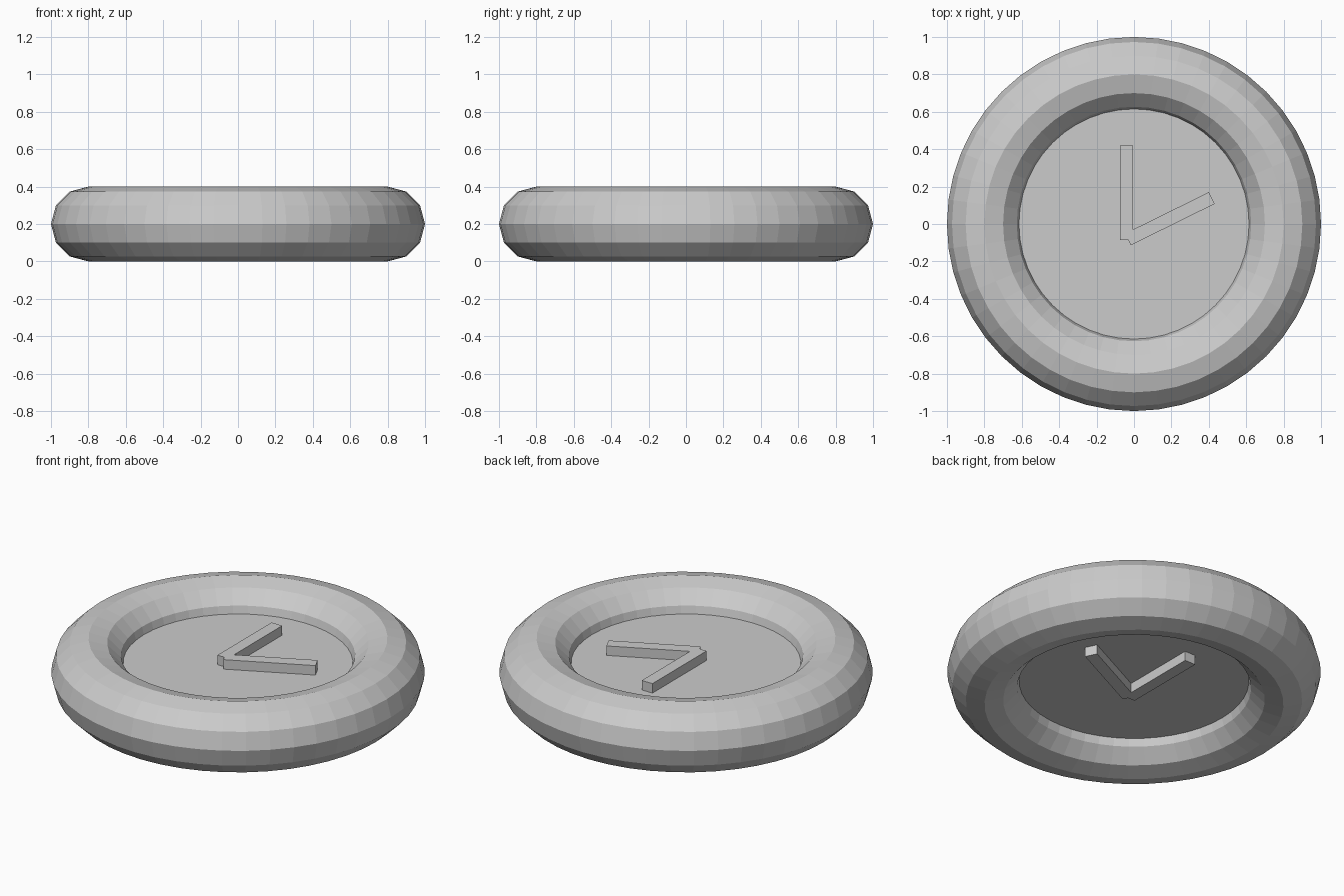
import bpy
from math import atan2
from mathutils import Vector

if "Cube" in bpy.data.objects:
    bpy.data.objects.remove(bpy.data.objects["Cube"])

MID = 0.2  # height of the clock's mid plane


def hand(name, start, end, width, height):
    # Straight bar between two points, poking through both sides of the face
    a, b = Vector(start), Vector(end)
    d, c = b - a, (a + b) / 2
    bpy.ops.mesh.primitive_cube_add(size=1, location=(c.x, c.y, MID),
                                    rotation=(0, 0, atan2(d.y, d.x)))
    ob = bpy.context.object
    ob.name = name
    ob.scale = (d.length, width, height)
    return ob


# Rounded outer rim
bpy.ops.mesh.primitive_torus_add(major_radius=0.8, minor_radius=0.2,
                                 major_segments=48, minor_segments=12,
                                 location=(0, 0, MID))
bpy.context.object.name = "rim"

# Dial plate seated inside the rim
bpy.ops.mesh.primitive_cylinder_add(vertices=64, radius=0.62, depth=0.112,
                                    location=(0, 0, MID))
bpy.context.object.name = "dial"

# Clock hands
hand("minute_hand", (-0.04, -0.085), (-0.04, 0.42), 0.07, 0.224)
hand("hour_hand", (-0.032, -0.082), (0.416, 0.139), 0.07, 0.224)
